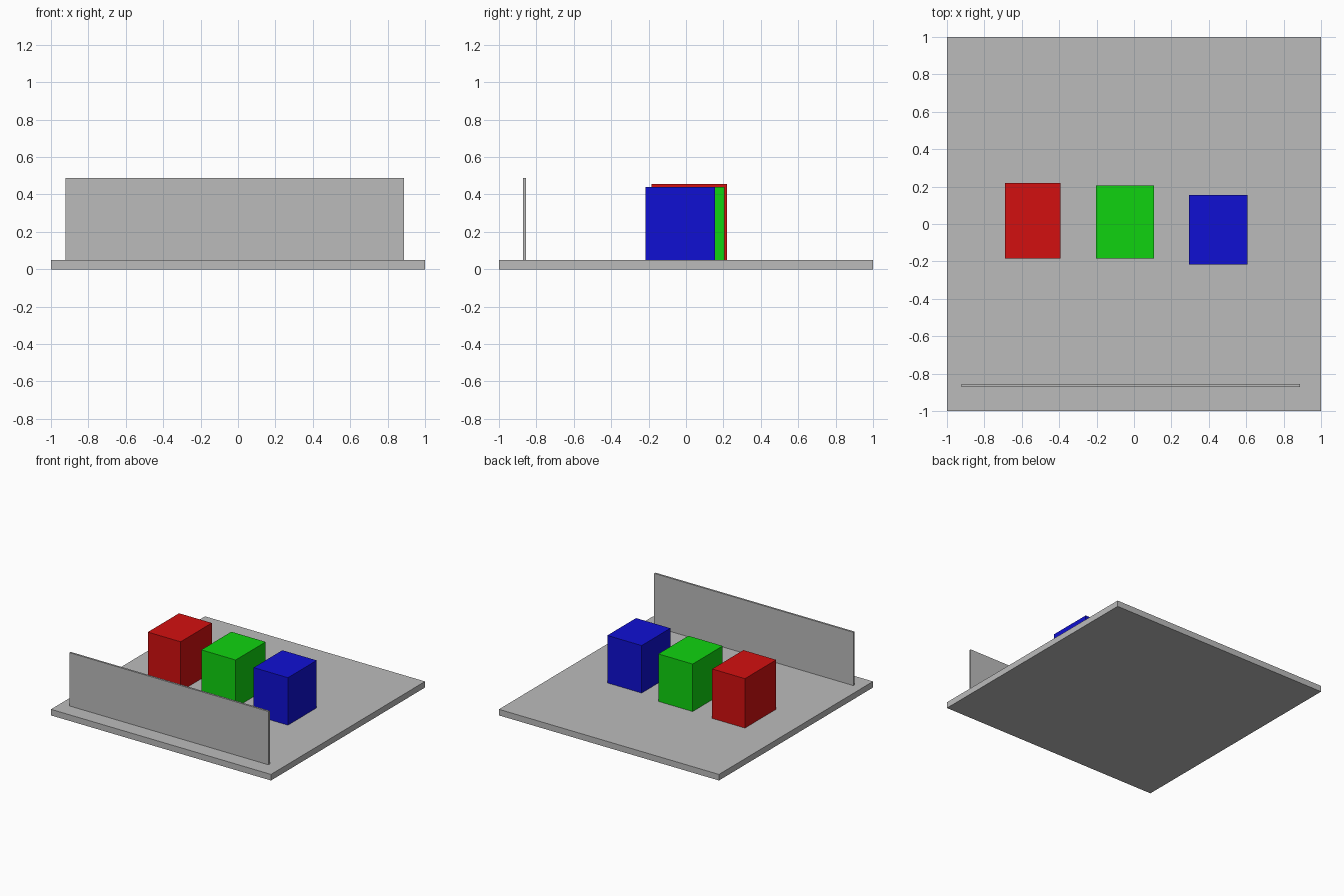
import bpy

if "Cube" in bpy.data.objects:
    bpy.data.objects.remove(bpy.data.objects["Cube"], do_unlink=True)


def material(name, rgb):
    mat = bpy.data.materials.new(name)
    mat.use_nodes = True
    color = (*rgb, 1.0)
    mat.diffuse_color = color
    mat.node_tree.nodes["Principled BSDF"].inputs["Base Color"].default_value = color
    return mat


def box(name, x, y, z, mat):
    """Box spanning the given (low, high) range on each axis."""
    spans = (x, y, z)
    bpy.ops.mesh.primitive_cube_add(size=1, location=[(a + b) / 2 for a, b in spans])
    obj = bpy.context.object
    obj.name = obj.data.name = name
    obj.scale = [b - a for a, b in spans]
    bpy.ops.object.transform_apply(location=False, rotation=False, scale=True)
    obj.data.materials.append(mat)
    return obj


grey = material("grey", (0.5, 0.5, 0.5))
red = material("red", (0.65, 0.005, 0.005))
green = material("green", (0.005, 0.65, 0.005))
blue = material("blue", (0.005, 0.005, 0.65))

# Ground slab and thin upright panel near the front edge
floor = 0.05
box("base_plate", (-1, 1), (-1, 1), (0, floor), grey)
box("front_panel", (-0.922, 0.888), (-0.872, -0.856), (floor, 0.488), grey)

# Row of three coloured blocks
box("red_block", (-0.69, -0.392), (-0.185, 0.22), (floor, 0.456), red)
box("green_block", (-0.204, 0.108), (-0.185, 0.205), (floor, 0.44), green)
box("blue_block", (0.294, 0.606), (-0.217, 0.156), (floor, 0.44), blue)
